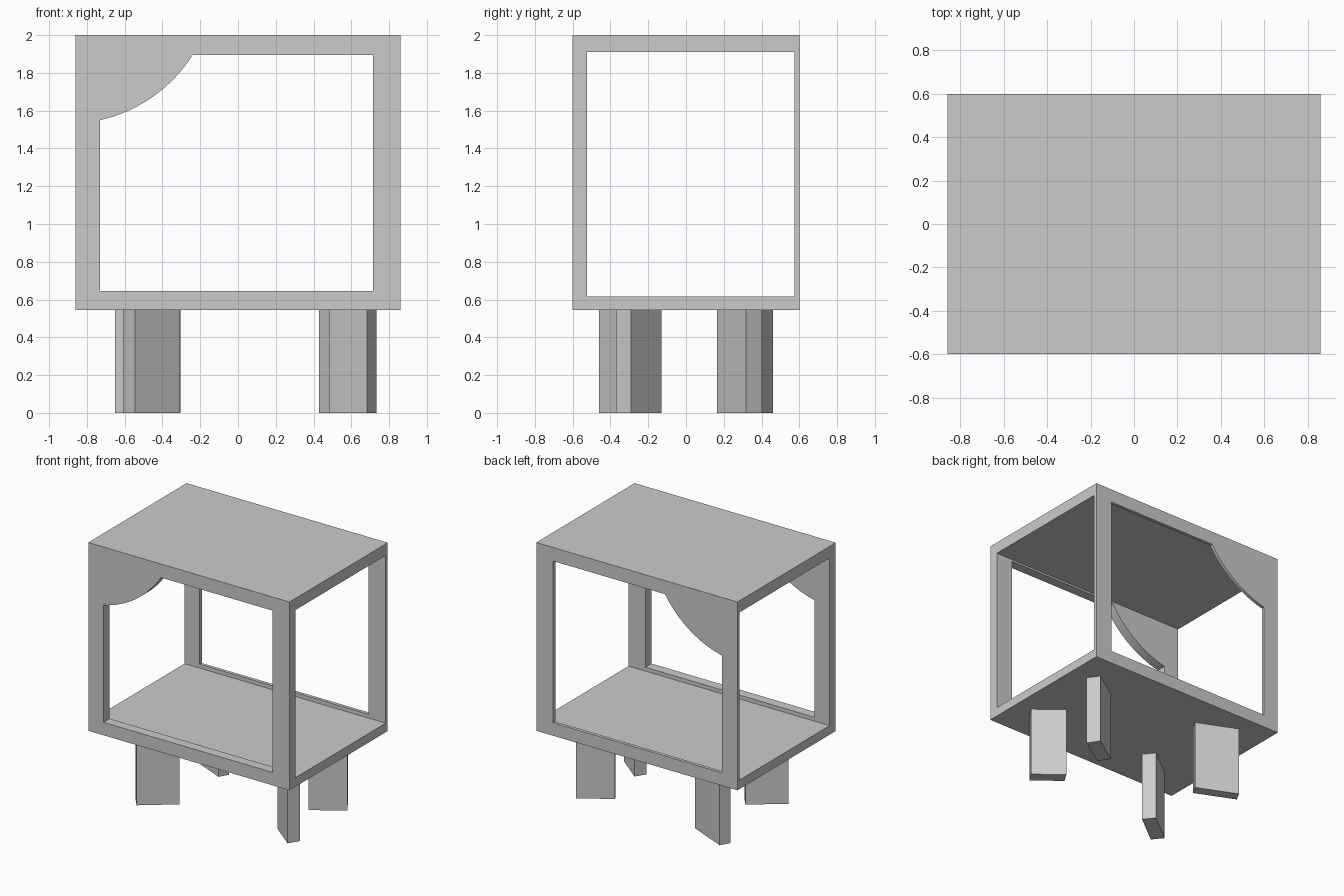
import bpy, bmesh, math

if "Cube" in bpy.data.objects:
    bpy.data.objects.remove(bpy.data.objects["Cube"])


def prism(name, points, axis, lo, hi):
    """Extrude a 2D profile along 'x' (y,z points), 'y' (x,z) or 'z' (x,y)."""
    place = {"x": lambda a, b: (lo, a, b),
             "y": lambda a, b: (a, lo, b),
             "z": lambda a, b: (a, b, lo)}[axis]
    shift = {"x": (hi - lo, 0, 0), "y": (0, hi - lo, 0), "z": (0, 0, hi - lo)}[axis]
    bm = bmesh.new()
    face = bm.faces.new([bm.verts.new(place(a, b)) for a, b in points])
    ext = bmesh.ops.extrude_face_region(bm, geom=[face], use_keep_orig=True)
    verts = [g for g in ext["geom"] if isinstance(g, bmesh.types.BMVert)]
    bmesh.ops.translate(bm, verts=verts, vec=shift)
    bmesh.ops.recalc_face_normals(bm, faces=bm.faces)
    mesh = bpy.data.meshes.new(name)
    bm.to_mesh(mesh)
    bm.free()
    obj = bpy.data.objects.new(name, mesh)
    bpy.context.collection.objects.link(obj)
    return obj


def rect(a0, a1, b0, b1):
    return [(a0, b0), (a1, b0), (a1, b1), (a0, b1)]


def cut(target, cutter):
    mod = target.modifiers.new("cut", "BOOLEAN")
    mod.operation = "DIFFERENCE"
    mod.solver = "EXACT"
    mod.object = cutter
    bpy.context.view_layer.objects.active = target
    bpy.ops.object.modifier_apply(modifier=mod.name)
    bpy.data.objects.remove(cutter)


# Cabinet box, hollowed from side to side
BASE = 0.545
cabinet = prism("cabinet_frame", rect(-0.86, 0.86, BASE, 2.0), "y", -0.6, 0.6)
cut(cabinet, prism("side_cutter", rect(-0.525, 0.575, 0.615, 1.91), "x", -1, 1))

# Front and back window with a curved corner bracket
p, q = (-0.73, 1.55), (-0.24, 1.895)
half = math.radians(22.5)
chord = math.dist(p, q)
radius = chord / (2 * math.sin(half))
slope = math.atan2(q[1] - p[1], q[0] - p[0])
cx = p[0] - radius * math.sin(slope - half)
cz = p[1] + radius * math.cos(slope - half)
STEPS = 16
arc = []
for i in range(STEPS + 1):
    t = slope + half - 2 * half * i / STEPS - math.pi / 2
    arc.append((cx + radius * math.cos(t), cz + radius * math.sin(t)))
window = [(-0.73, 0.645), (0.715, 0.645), (0.715, 1.895)] + arc
cut(cabinet, prism("window_cutter", window, "y", -1, 1))

# Four turned slab legs: corner, broad edge, thin edge in plan
legs = {
    "front_left_leg": ((-0.545, -0.46), (0.238, 0.185), (-0.065, 0.08)),
    "front_right_leg": ((0.683, -0.37), (-0.20, 0.16), (0.049, 0.079)),
    "back_left_leg": ((-0.61, 0.46), (0.305, -0.133), (-0.04, -0.072)),
    "back_right_leg": ((0.488, 0.165), (0.227, 0.152), (-0.058, 0.085)),
}
for name, ((x, y), (bx, by), (tx, ty)) in legs.items():
    plan = [(x, y), (x + bx, y + by), (x + bx + tx, y + by + ty), (x + tx, y + ty)]
    prism(name, plan, "z", 0, BASE)
